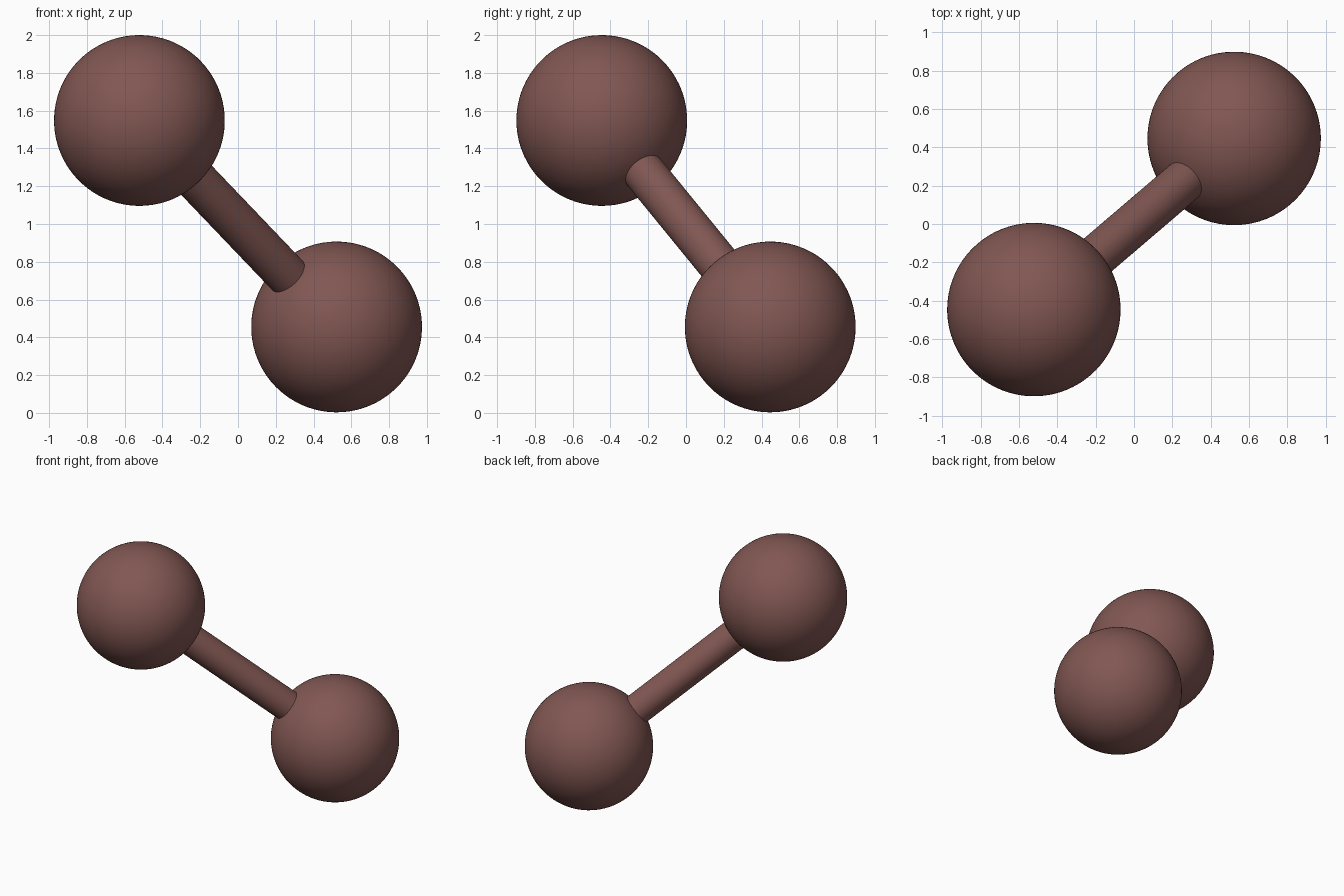
import bpy
from mathutils import Vector

if "Cube" in bpy.data.objects:
    bpy.data.objects.remove(bpy.data.objects["Cube"])

BALL_R, ROD_R = 0.452, 0.112
TOP = Vector((-0.522, -0.446, 1.548))
LOW = Vector((0.522, 0.446, 0.455))

brown = bpy.data.materials.new("brown")
brown.diffuse_color = (0.22, 0.095, 0.085, 1)
brown.use_nodes = True
brown.node_tree.nodes["Principled BSDF"].inputs["Base Color"].default_value = brown.diffuse_color


def finish(name):
    ob = bpy.context.object
    ob.name = name
    ob.data.materials.append(brown)
    bpy.ops.object.shade_smooth_by_angle()
    return ob


# Two end balls, poles aligned with the rod
axis = LOW - TOP
rot = axis.to_track_quat('Z', 'Y').to_euler()
for name, centre in (("upper_ball", TOP), ("lower_ball", LOW)):
    bpy.ops.mesh.primitive_uv_sphere_add(segments=96, ring_count=48, radius=BALL_R,
                                         location=centre, rotation=rot)
    finish(name)

# Connecting rod, ends buried in the balls
bpy.ops.mesh.primitive_cylinder_add(vertices=64, radius=ROD_R,
                                    depth=axis.length - 2 * BALL_R + 0.1,
                                    location=(TOP + LOW) / 2, rotation=rot)
finish("connecting_rod")
